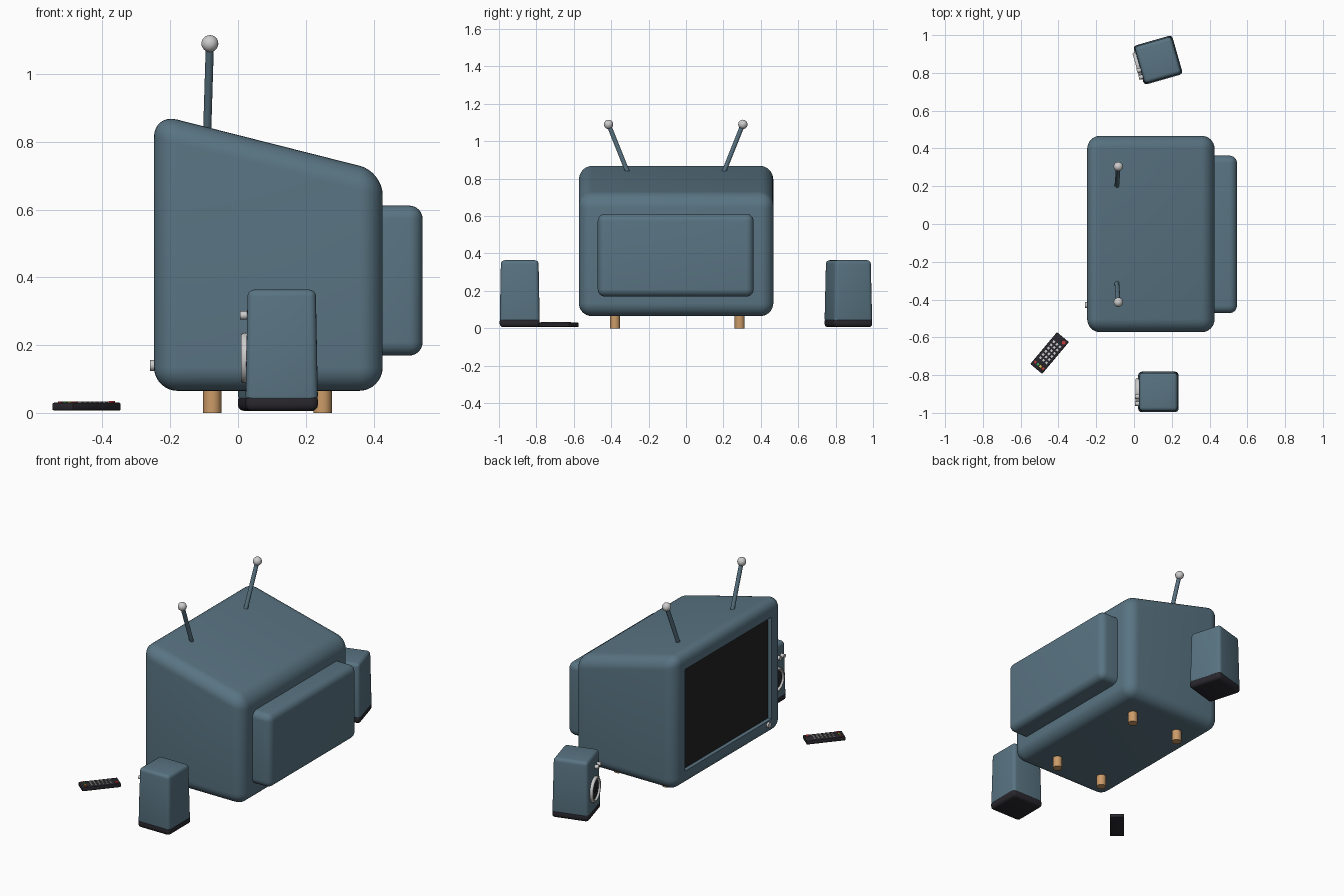
import bpy, bmesh, math
from mathutils import Matrix, Vector

if "Cube" in bpy.data.objects:
    bpy.data.objects.remove(bpy.data.objects["Cube"])


def material(name, rgb):
    m = bpy.data.materials.new(name)
    m.diffuse_color = (*rgb, 1)
    m.use_nodes = True
    m.node_tree.nodes["Principled BSDF"].inputs["Base Color"].default_value = m.diffuse_color
    return m


BLUE = material("blue_grey", (0.10, 0.175, 0.225))
DARK = material("dark_plastic", (0.022, 0.02, 0.026))
SCREEN = material("screen_glass", (0.016, 0.016, 0.016))
METAL = material("light_metal", (0.6, 0.6, 0.58))
WOOD = material("wood", (0.6, 0.33, 0.14))
RED = material("red", (0.6, 0.04, 0.04))
GREEN = material("green", (0.05, 0.4, 0.1))
YELLOW = material("yellow", (0.7, 0.5, 0.05))
ID = Matrix.Identity(4)


def finish(bm, name, mat, bevel=0, segs=4, xf=ID, cutter=None):
    """Turn a bmesh into a placed, bevelled, smooth-shaded object."""
    bmesh.ops.recalc_face_normals(bm, faces=bm.faces)
    me = bpy.data.meshes.new(name)
    bm.to_mesh(me)
    bm.free()
    me.transform(xf)
    ob = bpy.data.objects.new(name, me)
    bpy.context.collection.objects.link(ob)
    if mat:
        me.materials.append(mat)
    bpy.ops.object.select_all(action='DESELECT')
    bpy.context.view_layer.objects.active = ob
    ob.select_set(True)
    if bevel:
        b = ob.modifiers.new("bevel", 'BEVEL')
        b.width, b.segments = bevel, segs
        bpy.ops.object.modifier_apply(modifier="bevel")
    if cutter:
        c = ob.modifiers.new("cut", 'BOOLEAN')
        c.operation, c.solver, c.object = 'DIFFERENCE', 'EXACT', cutter
        bpy.ops.object.modifier_apply(modifier="cut")
    bpy.ops.object.shade_smooth_by_angle(angle=math.radians(35))
    return ob


def box(name, lo, hi, mat, bevel=0, segs=4, xf=ID, taper=1.0):
    """Box between two corners; the top can be scaled about its centre."""
    bm = bmesh.new()
    lo, hi = Vector(lo), Vector(hi)
    mid = (lo + hi) / 2
    bmesh.ops.create_cube(bm, size=1)
    for v in bm.verts:
        s = taper if v.co.z > 0 else 1
        v.co = mid + Vector((v.co.x * s, v.co.y * s, v.co.z)) * (hi - lo)
    return finish(bm, name, mat, bevel, segs, xf)


def rod(name, a, b, r, mat, r2=None, sides=16, bevel=0, xf=ID):
    """Cylinder or cone between two points."""
    bm = bmesh.new()
    a, b = Vector(a), Vector(b)
    d = b - a
    m = Matrix.Translation((a + b) / 2) @ d.to_track_quat('Z', 'Y').to_matrix().to_4x4()
    bmesh.ops.create_cone(bm, cap_ends=True, segments=sides, radius1=r,
                          radius2=r if r2 is None else r2, depth=d.length, matrix=m)
    return finish(bm, name, mat, 0, 2, xf)


def ring(name, centre, major, minor, depth, mat, xf=ID):
    """Torus facing along x."""
    bm = bmesh.new()
    n, k = 32, 10
    c = Vector(centre)
    rows = []
    for i in range(n):
        t = math.tau * i / n
        row = []
        for j in range(k):
            p = math.tau * j / k
            r = major + minor * math.cos(p)
            row.append(bm.verts.new(c + Vector((depth * math.sin(p), r * math.cos(t), r * math.sin(t)))))
        rows.append(row)
    for i in range(n):
        for j in range(k):
            a, b = rows[i], rows[(i + 1) % n]
            bm.faces.new((a[j], a[(j + 1) % k], b[(j + 1) % k], b[j]))
    return finish(bm, name, mat, xf=xf)


# Cabinet: sloped-top profile extruded along y, with a screen recess
cutter = box("screen_cutter", (-0.40, -0.462, 0.163), (-0.222, 0.362, 0.778), None)
cutter.hide_render = True
bm = bmesh.new()
profile = [(-0.248, 0.065), (0.427, 0.065), (0.427, 0.712), (-0.248, 0.883)]
face = bm.faces.new([bm.verts.new((x, -0.573, z)) for x, z in profile])
ext = bmesh.ops.extrude_face_region(bm, geom=[face])
for v in ext["geom"]:
    if isinstance(v, bmesh.types.BMVert):
        v.co.y = 0.467
finish(bm, "tv_cabinet", BLUE, 0.07, 8, cutter=cutter)
bpy.data.objects.remove(cutter)
box("tv_screen", (-0.225, -0.462, 0.163), (-0.215, 0.362, 0.778), SCREEN)
box("tv_back_housing", (0.36, -0.472, 0.169), (0.545, 0.362, 0.612), BLUE, 0.04, 6)
rod("tv_knob", (-0.235, -0.43, 0.14), (-0.26, -0.43, 0.14), 0.016, METAL)

# Legs
for x in (-0.076, 0.25):
    for y in (-0.38, 0.287):
        rod("leg", (x, y, 0), (x, y, 0.1), 0.027, WOOD)

# Antennas with ball tips
for y, s in ((-0.31, -1), (0.2, 1)):
    tip = (-0.083, y + s * 0.104, 1.09)
    rod("antenna_rod", (-0.091, y, 0.83), tip, 0.012, BLUE)
    bm = bmesh.new()
    bmesh.ops.create_uvsphere(bm, u_segments=20, v_segments=12, radius=0.025,
                              matrix=Matrix.Translation(tip))
    finish(bm, "antenna_ball", METAL)

# Speakers (front faces local -x)
for side, x, y, ang in (("near", 0.129, -0.889, 0), ("far", 0.127, 0.868, 16)):
    xf = Matrix.Translation((x, y, 0)) @ Matrix.Rotation(math.radians(ang), 4, 'Z')
    n = "speaker_" + side
    box(n + "_body", (-0.107, -0.107, 0.03), (0.107, 0.107, 0.364), BLUE, 0.02, 4, xf, 0.94)
    box(n + "_base", (-0.107, -0.107, 0.006), (0.107, 0.107, 0.055), DARK, 0.018, 3, xf)
    ring(n + "_ring", (-0.107, 0, 0.162), 0.065, 0.01, 0.014, METAL, xf)
    rod(n + "_cone", (-0.1, 0, 0.162), (-0.11, 0, 0.162), 0.062, DARK, sides=32, xf=xf)
    rod(n + "_cap", (-0.1, 0, 0.162), (-0.116, 0, 0.162), 0.026, DARK, 0.014, xf=xf)
    for ky in (-0.025, -0.062):
        rod(n + "_knob", (-0.095, ky, 0.288), (-0.123, ky, 0.288), 0.012, METAL, xf=xf)

# Remote control (long axis local x, top end +x)
xf = Matrix.Translation((-0.447, -0.683, 0)) @ Matrix.Rotation(math.radians(50), 4, 'Z')
box("remote_body", (-0.11, -0.041, 0.007), (0.11, 0.041, 0.03), DARK, 0.004, 2, xf)


def button(name, x, y, mat, s=0.006):
    box(name, (x - s, y - s, 0.028), (x + s, y + s, 0.0335), mat, xf=xf)


rod("remote_power_button", (0.09, -0.022, 0.028), (0.09, -0.022, 0.0345), 0.01, RED, xf=xf)
for i in range(6):
    for j in (-1, 0, 1):
        button("remote_button", 0.06 - i * 0.022, j * 0.021, METAL)
for y, mat in ((0.027, RED), (0.009, GREEN), (-0.009, YELLOW), (-0.027, RED)):
    button("remote_colour_button", -0.085, y, mat)
